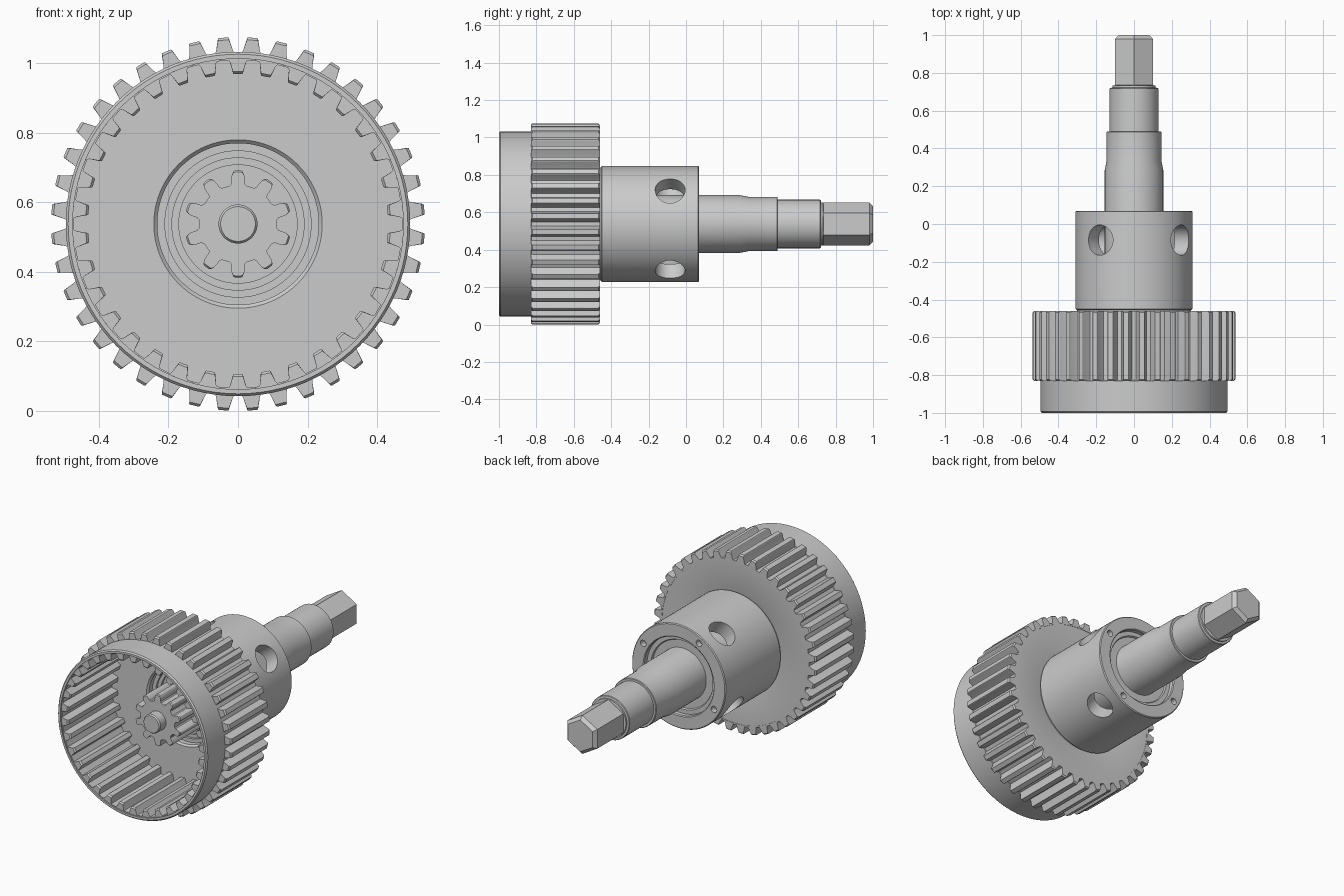
import bpy, bmesh, math
from math import sin, cos, pi, radians

if "Cube" in bpy.data.objects:
    bpy.data.objects.remove(bpy.data.objects["Cube"])

CZ = 0.5375   # height of the common axis (runs along y)


def finish(name, bm, angle=30):
    bmesh.ops.recalc_face_normals(bm, faces=bm.faces)
    me = bpy.data.meshes.new(name)
    bm.to_mesh(me)
    bm.free()
    ob = bpy.data.objects.new(name, me)
    bpy.context.collection.objects.link(ob)
    smooth(ob, angle)
    return ob


def smooth(ob, angle=30):
    bpy.ops.object.select_all(action='DESELECT')
    ob.select_set(True)
    bpy.context.view_layer.objects.active = ob
    bpy.ops.object.shade_smooth_by_angle(angle=radians(angle))


def loft(name, rings, closed, angle=30):
    """Bridge rings of (y, [(angle, radius), ...]); closed = tube, else capped solid."""
    bm = bmesh.new()
    loops = [[bm.verts.new((r * cos(a), y, CZ + r * sin(a))) for a, r in pts]
             for y, pts in rings]
    pairs = list(zip(loops, loops[1:]))
    if closed:
        pairs.append((loops[-1], loops[0]))
    else:
        bm.faces.new(loops[0])
        bm.faces.new(loops[-1])
    for A, B in pairs:
        n = len(A)
        for i in range(n):
            j = (i + 1) % n
            bm.faces.new((A[i], A[j], B[j], B[i]))
    return finish(name, bm, angle)


def circle(r, n=96, phase=0.0):
    return [(phase + 2 * pi * i / n, r) for i in range(n)]


def lathe(name, profile, closed=True, n=96, phase=0.0):
    return loft(name, [(y, circle(r, n, phase)) for r, y in profile], closed)


def teeth(count, phase, shape):
    """Repeat a tooth given as (fraction of pitch, radius) points."""
    p = 2 * pi / count
    return [(phase + (k + f) * p, r) for k in range(count) for f, r in shape]


def gear(name, pts, core, y0, y1, ch=0.008, lim=None):
    """Toothed ring between the tooth outline and a plain core radius."""
    inner = [(a, core) for a, r in pts]
    end = [(a, lim(r)) for a, r in pts] if lim else pts
    return loft(name, [(y0, inner), (y0, end), (y0 + ch, pts), (y1 - ch, pts),
                       (y1, end), (y1, inner)], True, 25)


# Drum: front collar, cylindrical wall and flat rear web
lathe("drum", [(0.475, -1.0), (0.488, -1.0), (0.495, -0.992), (0.495, -0.83),
               (0.488, -0.825), (0.488, -0.462), (0.25, -0.462), (0.232, -0.47),
               (0.232, -0.51), (0.242, -0.52), (0.474, -0.52)])

# External teeth around the rear of the drum
ext = teeth(40, pi / 2 + pi / 40, [(-0.5, 0.491), (-0.36, 0.491), (-0.30, 0.502),
            (-0.19, 0.534), (-0.16, 0.537), (0.16, 0.537), (0.19, 0.534),
            (0.30, 0.502), (0.36, 0.491)])
gear("external_gear", ext, 0.482, -0.83, -0.46, 0.008, lambda r: min(r, 0.53))

# Internal teeth inside the drum
inn = teeth(34, pi / 2, [(-0.5, 0.471), (-0.31, 0.471), (-0.27, 0.466), (-0.18, 0.434),
            (-0.15, 0.431), (0.15, 0.431), (0.18, 0.434), (0.27, 0.466), (0.31, 0.471)])
gear("internal_gear", inn, 0.484, -0.992, -0.515, 0.008, lambda r: max(r, 0.438))

# Sleeve behind the gear
sleeve = lathe("sleeve", [(0.235, -0.50), (0.29, -0.47), (0.302, -0.47), (0.302, -0.455),
                          (0.31, -0.45), (0.31, 0.065), (0.305, 0.07), (0.235, 0.07),
                          (0.23, 0.065), (0.23, 0.0), (0.222, -0.01), (0.222, -0.40),
                          (0.235, -0.41)])

# Cutters: four radial ports and four small holes in the rear face
bm = bmesh.new()


def rod(p0, p1, r):
    from mathutils import Vector
    a, b = Vector(p0), Vector(p1)
    q = (b - a).to_track_quat('Z', 'Y').to_matrix().to_4x4()
    q.translation = (a + b) / 2
    bmesh.ops.create_cone(bm, cap_ends=True, segments=32, radius1=r, radius2=r,
                          depth=(b - a).length, matrix=q)


for k in range(4):
    a = radians(36 + 90 * k)
    c, s = cos(a), sin(a)
    rod((0.17 * c, -0.085, CZ + 0.17 * s), (0.36 * c, -0.085, CZ + 0.36 * s), 0.08)
    b = radians(30 + 90 * k)
    rod((0.27 * cos(b), 0.035, CZ + 0.27 * sin(b)),
        (0.27 * cos(b), 0.1, CZ + 0.27 * sin(b)), 0.019)
cutter = finish("sleeve_cutter", bm)
cutter.hide_render = True
mod = sleeve.modifiers.new("ports", 'BOOLEAN')
mod.object = cutter
mod.operation = 'DIFFERENCE'
mod.solver = 'EXACT'
bpy.ops.object.select_all(action='DESELECT')
sleeve.select_set(True)
bpy.context.view_layer.objects.active = sleeve
bpy.ops.object.modifier_apply(modifier=mod.name)
bpy.data.objects.remove(cutter)
smooth(sleeve)

# Stepped bearings between sleeve and shaft
lathe("front_bearing", [(0.10, -0.43), (0.17, -0.43), (0.17, -0.45), (0.19, -0.45),
                        (0.19, -0.465), (0.21, -0.465), (0.21, -0.48), (0.235, -0.48),
                        (0.235, -0.36), (0.10, -0.36)])
lathe("rear_bearing", [(0.15, 0.005), (0.232, 0.005), (0.232, 0.04), (0.205, 0.04),
                       (0.20, 0.03), (0.15, 0.03)])

# Stepped shaft with the front stub
lathe("shaft", [(0.05, -0.82), (0.056, -0.812), (0.056, -0.74), (0.10, -0.74), (0.10, -0.40),
                (0.155, -0.40), (0.155, 0.285), (0.145, 0.335), (0.145, 0.487), (0.142, 0.49),
                (0.13, 0.49), (0.13, 0.717), (0.127, 0.72), (0.115, 0.722), (0.115, 0.732),
                (0.10, 0.735)], closed=False, n=64)

# Pinion on the shaft
pin = teeth(10, pi / 2, [(-0.5, 0.112), (-0.33, 0.113), (-0.25, 0.119), (-0.24, 0.128),
            (-0.20, 0.142), (-0.13, 0.152), (-0.09, 0.154), (0.09, 0.154), (0.13, 0.152),
            (0.20, 0.142), (0.24, 0.128), (0.25, 0.119), (0.33, 0.113)])
gear("pinion", pin, 0.05, -0.76, -0.42, 0.006, lambda r: min(r, 0.149))

# Hexagonal drive end
lathe("hex_end", [(0.105, 0.725), (0.115, 0.735), (0.115, 0.98), (0.095, 1.0)],
      closed=False, n=6, phase=pi / 2)
